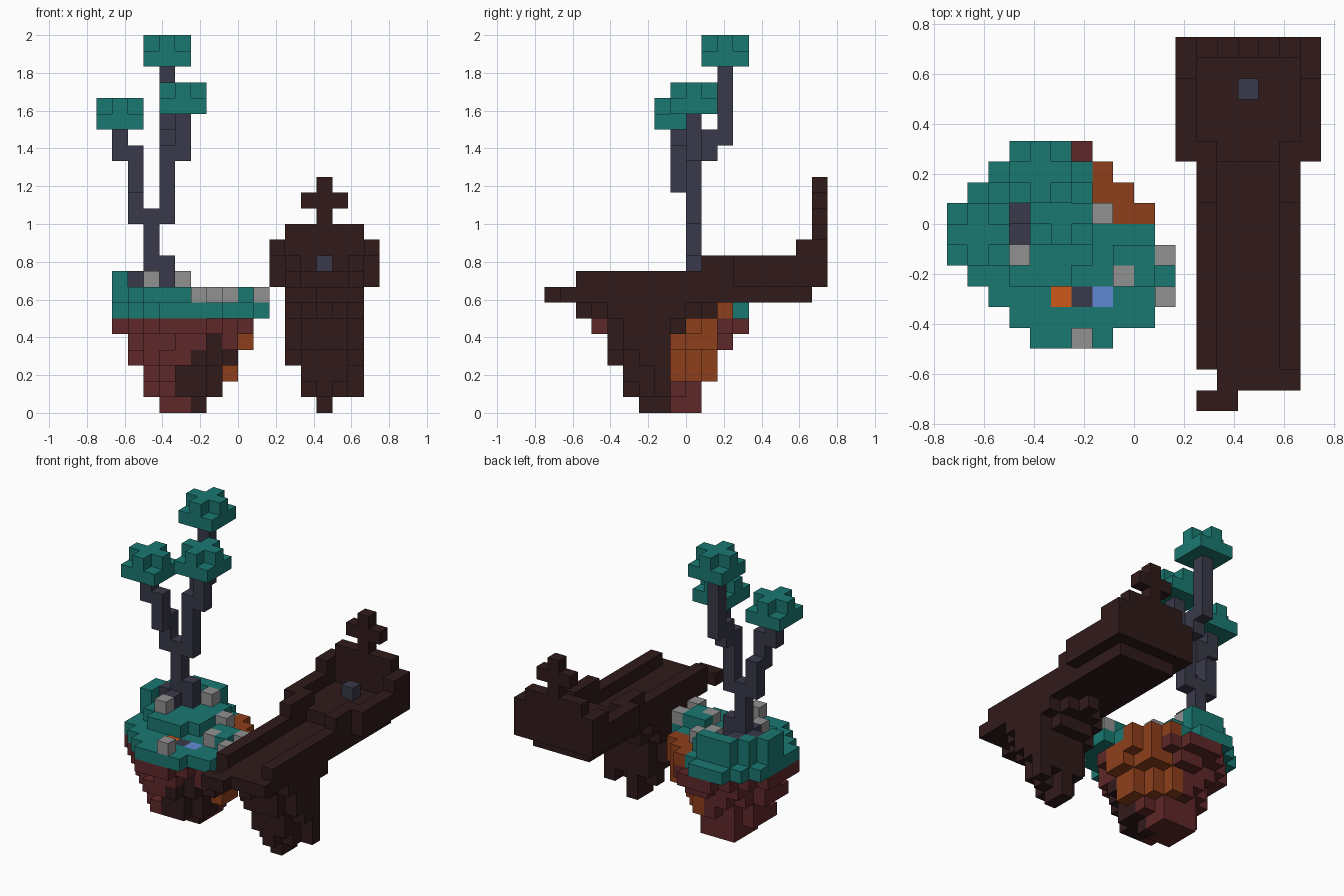
import bpy
import bmesh
from math import atan2, degrees
from mathutils import Vector

cube = bpy.data.objects.get("Cube")
if cube:
    bpy.data.objects.remove(cube, do_unlink=True)

UNIT = 1 / 12      # edge of one block
HALF = 9           # blocks from the edge to the middle in x and y


def make_material(name, rgb):
    colour = [((c / 255 + 0.055) / 1.055) ** 2.4 for c in rgb] + [1]
    mat = bpy.data.materials.new(name)
    mat.use_nodes = True
    mat.diffuse_color = colour
    mat.node_tree.nodes["Principled BSDF"].inputs["Base Color"].default_value = colour
    return mat


teal = make_material("teal_leaf", (26, 120, 113))
red = make_material("red_earth", (95, 39, 40))
brown = make_material("dark_brown", (49, 27, 27))
rust = make_material("rust_earth", (141, 63, 27))
slate = make_material("slate_bark", (57, 57, 74))
grey = make_material("grey_stone", (145, 145, 145))
orange = make_material("bright_orange", (205, 88, 26))
blue = make_material("pale_blue", (97, 137, 212))

blocks = {}        # cell -> (part name, material)


def span(v):
    return range(v[0], v[1] + 1) if isinstance(v, tuple) else (v,)


def box(part, mat, xs, ys, zs):
    """Fill a block range; each axis is one index or an inclusive (low, high)."""
    for x in span(xs):
        for y in span(ys):
            for z in span(zs):
                blocks[x, y, z] = (part, mat)


def disc(xs, ys):
    """Cells of the ellipse that fills the two ranges."""
    for x in span(xs):
        for y in span(ys):
            u = (2 * x - xs[0] - xs[1]) / (xs[1] - xs[0] + 1)
            v = (2 * y - ys[0] - ys[1]) / (ys[1] - ys[0] + 1)
            if u * u + v * v <= 0.9:
                yield x, y


# Island rock: tapering layers, with a rust flank and a dark front patch
layers = [((4, 6), (7, 9)), ((3, 7), (5, 9)), ((3, 8), (5, 10)),
          ((2, 8), (4, 10)), ((2, 9), (4, 11)), ((1, 9), (3, 12))]
dark_patch = [(6, 6), (5, 7), (5, 7), (6, 8), (7, 7)]
for z, (xs, ys) in enumerate(layers):
    for x, y in disc(xs, ys):
        angle = degrees(atan2(y - 7.5, x - 5))
        mat = red
        if z > 1 and x > 5 and y < 11 and -15 < angle < 70:
            mat = rust
        elif z < len(dark_patch) and y < 8 and x in span(dark_patch[z]):
            mat = brown
        box("island_rock", mat, x, y, z)

# Grass: a wide rim layer, a raised inner layer and a few bumps
rim = [(4, 7), (3, 9), (2, 10), (1, 10), (1, 10), (1, 9), (1, 9), (1, 8), (2, 7), (3, 5)]
for row, xs in enumerate(rim):
    box("grass", teal, xs, row + 3, 6)
raised = [(3, 5), (2, 6), (1, 6), (1, 6), (2, 6), (3, 5)]
for row, xs in enumerate(raised):
    box("grass", teal, xs, row + 6, 7)
box("grass", teal, 9, (6, 7), 7)
box("grass", teal, 8, 7, 7)
box("grass", teal, 1, (8, 9), 8)
box("grass", teal, 2, 10, 8)
box("grass", teal, (3, 5), 11, 8)
for x, y in [(7, 11), (7, 10), (8, 10), (8, 9), (9, 9)]:
    box("island_rock", rust, x, y, 6)

# Small inlaid blocks and stones
for x, mat in [(5, orange), (6, slate), (7, blue)]:
    box("inlay", mat, x, 5, 6)
for x, y, z in [(7, 9, 7), (8, 6, 7), (10, 7, 7), (10, 5, 7), (6, 3, 7), (3, 7, 8), (5, 10, 8)]:
    box("stones", grey, x, y, z)

# Tree: roots, trunk and three stepped branches
box("trunk", slate, 3, 9, (8, 12))
box("trunk", slate, 2, 9, 8)
box("trunk", slate, 4, 9, (8, 9))
box("trunk", slate, 3, 8, 8)
box("trunk", slate, 3, 10, 8)
box("left_branch", slate, 2, 9, (12, 14))
box("left_branch", slate, 2, 8, (14, 16))
box("left_branch", slate, 1, 8, (16, 17))
box("right_branch", slate, 4, 9, (12, 16))
box("right_branch", slate, 5, 9, (16, 18))
box("tall_branch", slate, 4, 10, (16, 17))
box("tall_branch", slate, 4, 11, (17, 21))

# Crowns: a square of leaves with a plus on top
for name, x, y, z in [("left_crown", 1, 8, 18), ("right_crown", 5, 9, 19), ("tall_crown", 4, 11, 22)]:
    box(name, teal, (x - 1, x + 1), (y - 1, y + 1), z)
    box(name, teal, (x - 1, x + 1), y, z + 1)
    box(name, teal, x, (y - 1, y + 1), z + 1)

# Long trough: floor, broken front edge and side rails
box("trough", brown, (12, 16), (2, 16), 7)
box("trough", brown, (13, 16), 1, 7)
box("trough", brown, (12, 13), 0, 7)
for rail, outer in [(12, 11), (16, 17)]:
    box("trough", brown, rail, (2, 11), 8)
    box("trough", brown, rail, (10, 12), 9)
    box("basin", brown, outer, (12, 17), 9)
    box("basin", brown, outer, 16, 10)

# Basin at the back with its wall, cross and small block
box("basin", brown, (11, 17), (12, 17), 8)
box("basin", brown, (11, 17), 17, (9, 10))
box("basin", brown, (12, 16), 17, 11)
box("cross", brown, 14, 17, (12, 14))
box("cross", brown, (13, 15), 17, 13)
box("basin_block", slate, 14, 15, 9)

# Hanging rock pillar under the trough: round layers, then ragged tips
for z, ys in [(6, (2, 10)), (5, (4, 8)), (4, (4, 7)), (3, (5, 7))]:
    for x, y in disc((12, 16), ys):
        box("pillar", brown, x, y, z)
box("pillar", brown, (13, 15), (5, 7), 2)
box("pillar", brown, (13, 15), 6, 1)
box("pillar", brown, 14, (5, 7), 1)
box("pillar", brown, 16, 7, (1, 5))
box("pillar", brown, 14, (6, 7), 0)


def build(part):
    """Mesh the outer faces of one part."""
    mesh = bpy.data.meshes.new(part)
    bm = bmesh.new()
    mats = []
    for cell, (owner, mat) in blocks.items():
        if owner != part:
            continue
        if mat not in mats:
            mats.append(mat)
            mesh.materials.append(mat)
        centre = Vector(cell) + Vector((0.5 - HALF, 0.5 - HALF, 0.5))
        for axis in range(3):
            for side in (-1, 1):
                near = list(cell)
                near[axis] += side
                if tuple(near) in blocks:
                    continue
                n, u = Vector(), Vector()
                n[axis] = side / 2
                u[(axis + 1) % 3] = 0.5
                v = n.cross(u) * 2
                corners = [n + u + v, n - u + v, n - u - v, n + u - v]
                face = bm.faces.new([bm.verts.new((centre + c) * UNIT) for c in corners])
                face.material_index = mats.index(mat)
    bmesh.ops.remove_doubles(bm, verts=bm.verts, dist=UNIT / 100)
    bm.to_mesh(mesh)
    bm.free()
    bpy.context.collection.objects.link(bpy.data.objects.new(part, mesh))


for part in dict.fromkeys(owner for owner, _ in blocks.values()):
    build(part)
